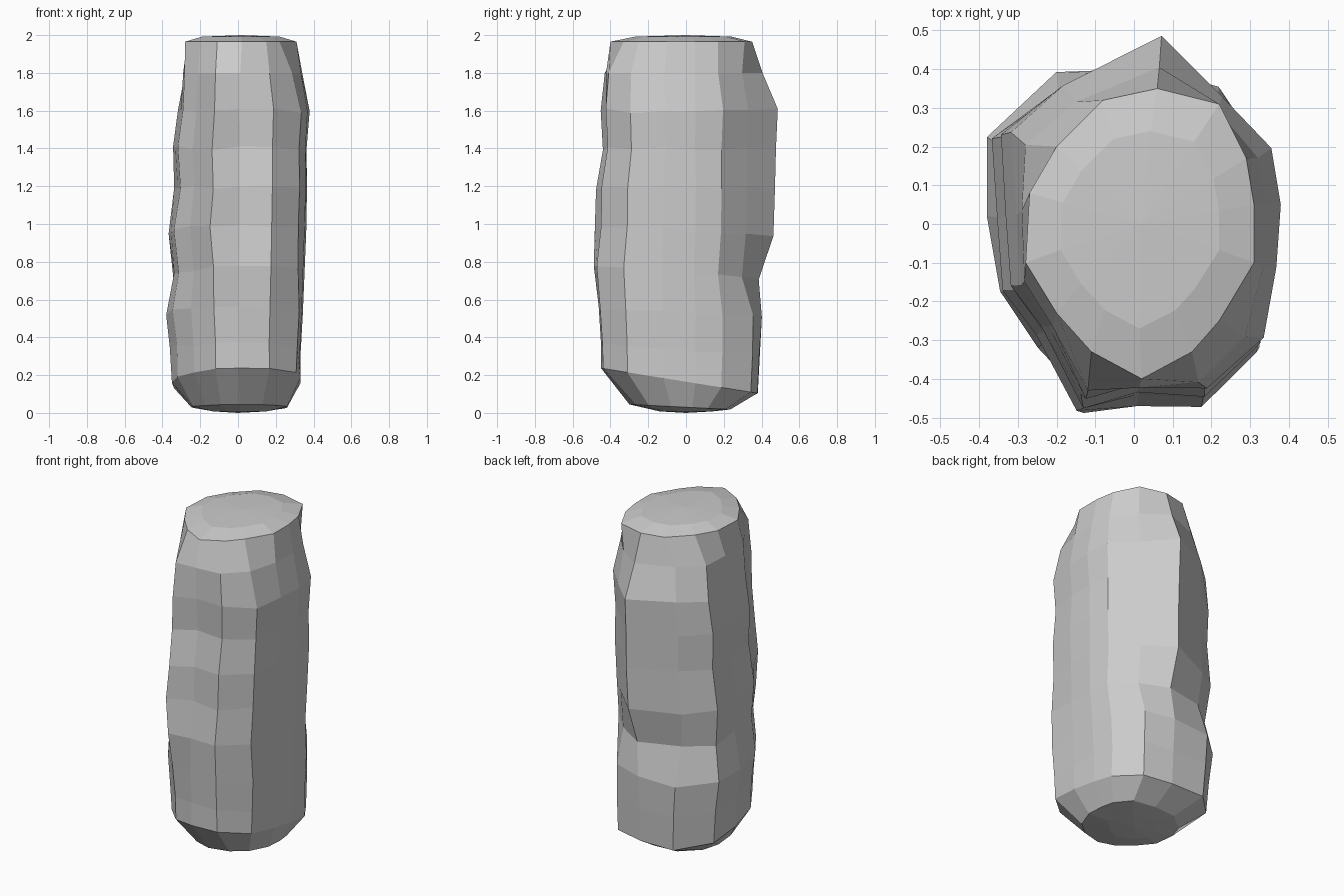
import bpy, bmesh, random

if "Cube" in bpy.data.objects:
    bpy.data.objects.remove(bpy.data.objects["Cube"])
random.seed(4)

# Outlines with matching points: shaft, lower third, rounder ends
BODY = [(.365, .05), (.355, -.12), (.325, -.31), (.18, -.445), (.01, -.435), (-.14, -.475), (-.245, -.28),
        (-.325, -.17), (-.34, .02), (-.355, .23), (-.20, .35), (.07, .475), (.22, .325), (.345, .19)]
LOW = [(.335, .05), (.335, -.12), (.32, -.31), (.17, -.44), (0, -.445), (-.12, -.43), (-.235, -.31),
       (-.325, -.17), (-.36, .02), (-.355, .22), (-.19, .39), (.04, .385), (.22, .35), (.325, .19)]
CAP = [(.31, .05), (.31, -.10), (.22, -.25), (.15, -.33), (.02, -.40), (-.11, -.33), (-.20, -.23),
       (-.28, -.10), (-.27, .08), (-.20, .20), (-.08, .32), (.06, .35), (.22, .31), (.29, .17)]

# Rings: z, x min, x max, y min, y max, outline A, outline B, share of B, tilt in y
RINGS = [
    (.008, -.13, .15, -.14, .14, CAP, LOW, 0, 0),
    (.03, -.245, .26, -.30, .235, LOW, CAP, .6, -.05),
    (.165, -.35, .33, -.45, .38, LOW, CAP, .1, -.16),
    (.34, -.36, .33, -.45, .39, LOW, BODY, 0, -.06),
    (.53, -.38, .34, -.46, .40, LOW, BODY, .1, -.06),
    (.74, -.345, .35, -.487, .385, LOW, BODY, .6, -.06),
    (.96, -.37, .36, -.48, .46, BODY, CAP, 0, -.07),
    (1.19, -.335, .365, -.475, .47, BODY, CAP, 0, 0),
    (1.40, -.345, .365, -.44, .475, BODY, CAP, 0, 0),
    (1.60, -.32, .377, -.45, .485, BODY, CAP, 0, 0),
    (1.80, -.29, .34, -.43, .405, BODY, CAP, .3, 0),
    (1.965, -.28, .31, -.40, .35, CAP, BODY, 0, 0),
    (1.992, -.19, .22, -.27, .24, CAP, BODY, 0, 0),
]


def fit(v, values, lo, hi):
    """Scale each side of zero so the outline reaches the given limits."""
    return v * hi / max(values) if v > 0 else v * lo / min(values)


def ring_points(z, x0, x1, y0, y1, a, b, k, tilt):
    pts = [(p[0] + (q[0] - p[0]) * k, p[1] + (q[1] - p[1]) * k) for p, q in zip(a, b)]
    xs, ys = [p[0] for p in pts], [p[1] for p in pts]
    jit = .003 if .3 < z < 1.7 else 0
    out = []
    for x, y in pts:
        px, py = fit(x, xs, x0, x1), fit(y, ys, y0, y1)
        j = [random.uniform(-jit, jit) for _ in range(3)]
        out.append((px + j[0], py + j[1], z + tilt * py + j[2] * 4))
    return out


# Stone pillar: loft the rings and close both ends with fans
bm = bmesh.new()
loops = [[bm.verts.new(p) for p in ring_points(*r)] for r in RINGS]
n = len(BODY)
for lo, hi in zip(loops, loops[1:]):
    for i in range(n):
        bm.faces.new((lo[i], lo[(i + 1) % n], hi[(i + 1) % n], hi[i]))
for loop, tip in ((loops[0], (0, 0, 0)), (loops[-1], (.02, 0, 2))):
    c = bm.verts.new(tip)
    for i in range(n):
        bm.faces.new((loop[i], loop[(i + 1) % n], c))
bmesh.ops.recalc_face_normals(bm, faces=bm.faces)

mesh = bpy.data.meshes.new("stone_pillar")
bm.to_mesh(mesh)
bm.free()
bpy.context.collection.objects.link(bpy.data.objects.new("stone_pillar", mesh))
